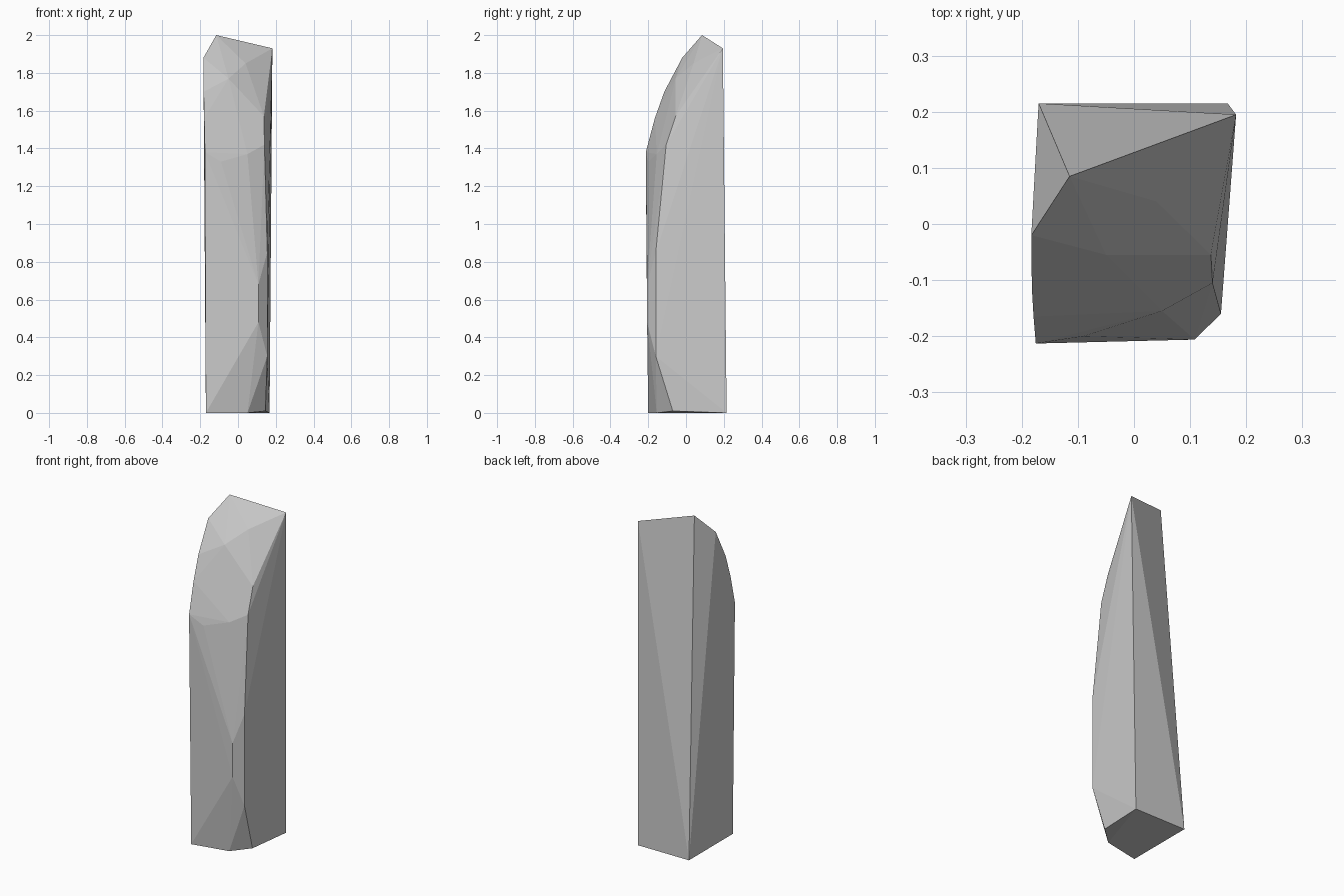
import bpy, bmesh

if "Cube" in bpy.data.objects:
    bpy.data.objects.remove(bpy.data.objects["Cube"])

# Corner points of the faceted slab, grouped by region
base = [(-0.17, 0.215, 0), (0.167, 0.215, 0), (-0.17, -0.2, 0),
        (0.05, -0.155, 0), (0.145, -0.07, 0.01)]
chipped_front_corner = [(0.108, -0.206, 0.48), (0.108, -0.206, 0.68),
                        (0.155, -0.16, 0.30), (0.155, -0.16, 0.85)]
left_curve = [(-0.175, -0.213, 1.38), (-0.179, -0.165, 1.56),
              (-0.182, -0.115, 1.70), (-0.183, -0.02, 1.88)]
right_curve = [(0.14, -0.105, 1.42), (0.137, -0.055, 1.57)]
front_slope = [(-0.09, -0.2, 1.33), (0.05, -0.155, 1.37),
               (-0.05, -0.055, 1.77), (0.04, 0.04, 1.85)]
top = [(-0.115, 0.085, 2.0), (0.182, 0.195, 1.93)]

# Wrap the points in a convex, flat-shaded hull
bm = bmesh.new()
for p in base + chipped_front_corner + left_curve + right_curve + front_slope + top:
    bm.verts.new(p)
hull = bmesh.ops.convex_hull(bm, input=bm.verts)
inner = {v for v in hull["geom_interior"] if isinstance(v, bmesh.types.BMVert)}
bmesh.ops.delete(bm, geom=list(inner), context="VERTS")
bmesh.ops.recalc_face_normals(bm, faces=bm.faces)

mesh = bpy.data.meshes.new("stone_slab")
bm.to_mesh(mesh)
bm.free()
bpy.context.collection.objects.link(bpy.data.objects.new("stone_slab", mesh))
